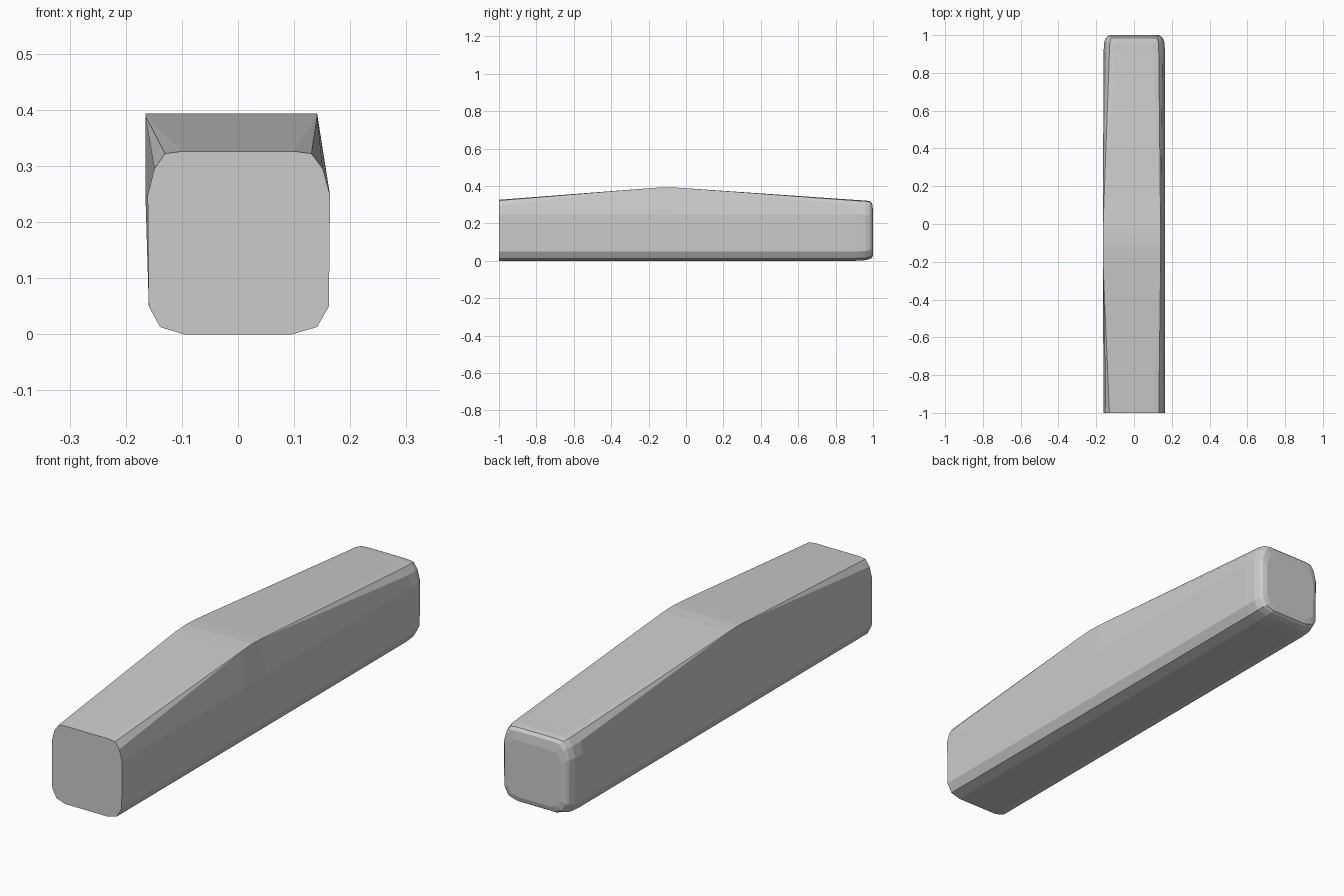
import bpy, bmesh

if "Cube" in bpy.data.objects:
    bpy.data.objects.remove(bpy.data.objects["Cube"])

# Rounded end outline, anticlockwise from bottom left
END = [(-.097, 0), (.097, 0), (.141, .013), (.162, .05), (.164, .248), (.151, .295),
       (.131, .322), (.1, .326), (-.1, .326), (-.13, .322), (-.149, .295),
       (-.161, .248), (-.159, .05), (-.139, .013)]


def hump(top):
    """Middle outline: rounded upper corners gather into sharp ones."""
    return END[:5] + [(.141, top)] * 3 + [(-.165, top)] * 3 + [(-.165, .248)] + END[12:]


def shrink(sx, low, high):
    """End outline narrowed by sx and squeezed between low and high."""
    return [(x * sx, low + z / .326 * (high - low)) for x, z in END]


# Cross-sections from front to back
sections = [(-1, END), (-.18, hump(.389)), (-.11, hump(.393)), (-.05, hump(.391)),
            (.91, shrink(1, 0, .325)), (.96, shrink(.985, .003, .322)),
            (.985, shrink(.93, .01, .318)), (.995, shrink(.87, .016, .307)),
            (1, shrink(.77, .035, .27))]

bm = bmesh.new()
rings = [[bm.verts.new((x, y, z)) for x, z in outline] for y, outline in sections]
n = len(END)
for a, b in zip(rings, rings[1:]):
    for i in range(n):
        j = (i + 1) % n
        bm.faces.new((a[i], a[j], b[j], b[i]))
bm.faces.new(rings[0])
bm.faces.new(rings[-1])
bmesh.ops.remove_doubles(bm, verts=bm.verts, dist=.0005)
bmesh.ops.recalc_face_normals(bm, faces=bm.faces)

mesh = bpy.data.meshes.new("humped_bar")
bm.to_mesh(mesh)
bm.free()
bar = bpy.data.objects.new("humped_bar", mesh)
bpy.context.collection.objects.link(bar)
